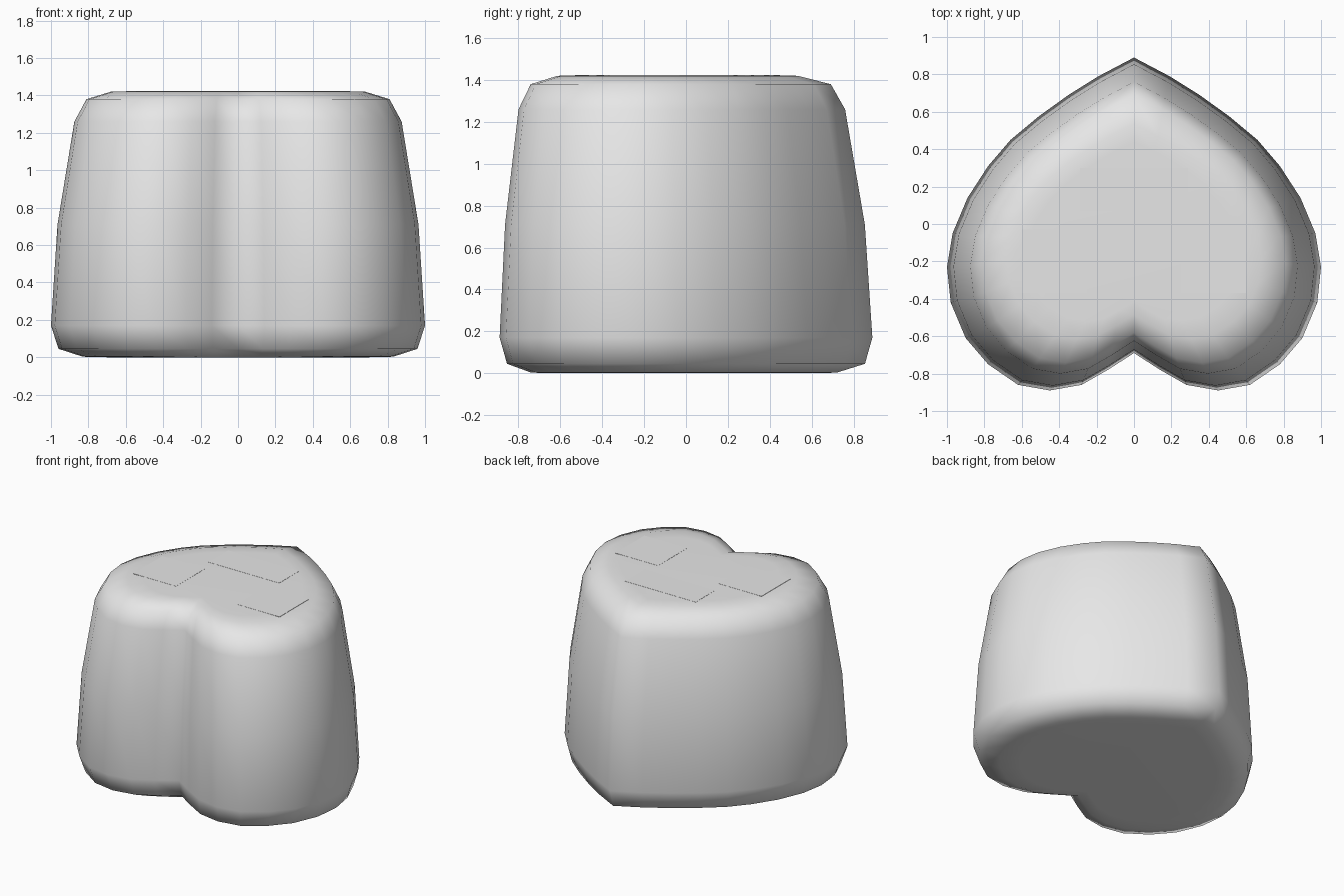
import bpy, bmesh

cube = bpy.data.objects.get("Cube")
if cube:
    bpy.data.objects.remove(cube, do_unlink=True)

grey = bpy.data.materials.new("plain_grey")
grey.use_nodes = True
grey.diffuse_color = (0.8, 0.8, 0.8, 1)
grey.node_tree.nodes["Principled BSDF"].inputs["Base Color"].default_value = (0.8, 0.8, 0.8, 1)


def make_object(name, bm, smooth):
    bmesh.ops.recalc_face_normals(bm, faces=bm.faces[:])
    for face in bm.faces:
        face.smooth = smooth
    mesh = bpy.data.meshes.new(name)
    bm.to_mesh(mesh)
    bm.free()
    mesh.materials.append(grey)
    obj = bpy.data.objects.new(name, mesh)
    bpy.context.collection.objects.link(obj)
    return obj


# Half of the heart outline, from the back tip round to the front notch
half = [(0, .89), (.19, .79), (.35, .69), (.51, .575), (.66, .45), (.78, .31),
        (.89, .14), (.97, -.05), (1, -.23), (.98, -.42), (.9, -.61), (.78, -.75),
        (.62, -.86), (.45, -.89), (.28, -.86), (.14, -.78), (0, -.69)]
outline = half + [(-x, y) for x, y in half[-2:0:-1]]

# Rings from bottom to top: height, x scale, y scale, y shift
rings = [(0, .7, .7, -.01), (.003, .83, .82, -.01), (.045, .96, .96, 0), (.17, 1, 1, 0),
         (.71, .965, .965, -.005), (1.26, .875, .876, -.02),
         (1.38, .81, .805, -.025), (1.42, .68, .645, -.04), (1.423, .57, .54, -.04)]

# Heart-shaped block with tapered sides and rounded rims
bm = bmesh.new()
loops = [[bm.verts.new((x * sx, y * sy + dy, z)) for x, y in outline]
         for z, sx, sy, dy in rings]
count = len(outline)
for low, high in zip(loops, loops[1:]):
    for i in range(count):
        j = (i + 1) % count
        bm.faces.new((low[i], low[j], high[j], high[i]))
bm.faces.new(loops[0][::-1])
bm.faces.new(loops[-1])
make_object("heart_block", bm, True)


# Three thin flat pads on the top
def pad(name, x0, x1, y0, y1):
    bm = bmesh.new()
    bmesh.ops.create_cube(bm, size=1)
    for v in bm.verts:
        v.co = (x1 if v.co.x > 0 else x0, y1 if v.co.y > 0 else y0,
                1.424 if v.co.z > 0 else 1.418)
    make_object(name, bm, False)


pad("back_pad", -.29, .29, .07, .3)
for side, sign in (("left", 1), ("right", -1)):
    pad(side + "_pad", *sorted((sign * .25, sign * .6)), -.37, -.03)
